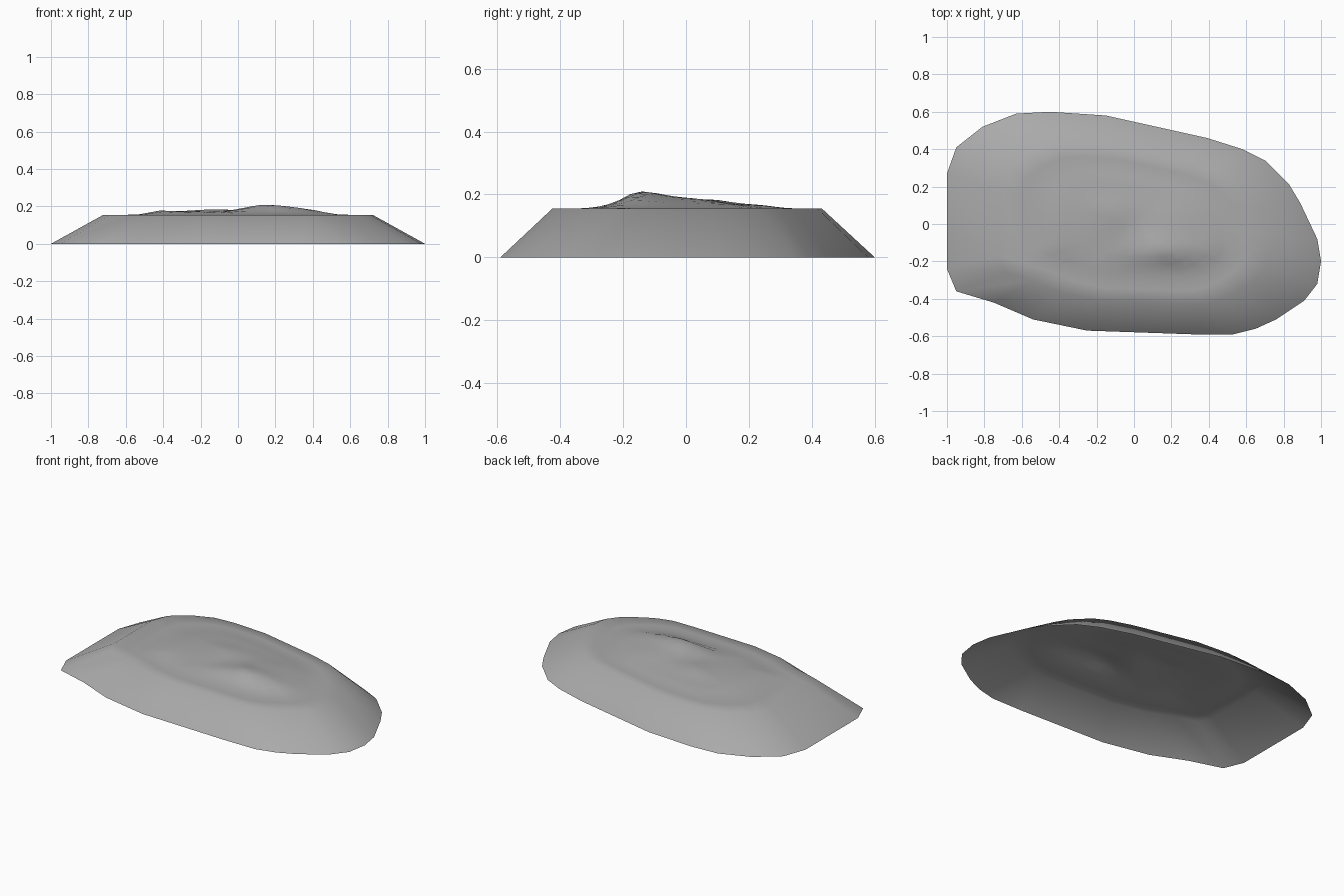
import bpy
import bmesh
from math import exp

cube = bpy.data.objects.get("Cube")
if cube:
    bpy.data.objects.remove(cube, do_unlink=True)

# Footprint of the mound, running clockwise from the left end
FOOTPRINT = [
    (-1, .27), (-.95, .41), (-.81, .52), (-.63, .59), (-.45, .6), (-.15, .58),
    (.39, .46), (.58, .4), (.7, .34), (.83, .21), (.89, .11), (.98, -.08),
    (1, -.2), (.98, -.32), (.91, -.41), (.76, -.51), (.65, -.56), (.53, -.59),
    (.32, -.59), (-.25, -.57), (-.54, -.51), (-.75, -.42), (-.95, -.36), (-1, -.24),
]
RIM_SCALE = .72
RIM_HEIGHT = .155

# Plateau height at shrinking copies of the footprint
RINGS = [(1, 0), (RIM_SCALE, RIM_HEIGHT), (.6, RIM_HEIGHT), (.53, .157),
         (.47, .161), (.42, .165), (.36, .168), (.3, .17), (.24, .172),
         (.18, .173), (.12, .174), (.06, .174)]

# Hills: centre, height, and spread to the west, east, south and north
HILLS = [
    ((.14, -.15), .037, (.09, .2, .045, .08)),
    ((.2, .03), .012, (.1, .15, .07, .07)),
    ((-.12, .07), .011, (.12, .08, .07, .05)),
    ((-.43, -.03), .016, (.06, .07, .1, .1)),
]


def hill_height(x, y):
    """Sum of lopsided rounded bumps."""
    total = 0
    for (cx, cy), height, (west, east, south, north) in HILLS:
        u = (x - cx) / (east if x > cx else west)
        v = (y - cy) / (north if y > cy else south)
        total += height * exp(-(u * u + v * v) / 2)
    return total


def surface_point(corner, scale, base):
    """Point on the mound; hills only rise inside the flat ledge."""
    x, y = corner[0] * scale, corner[1] * scale
    fade = min(max((.55 - scale) / .1, 0), 1)
    return x, y, base + fade * hill_height(x, y)


# Open-bottomed shell: sloping skirt, flat ledge and hilly crown
bm = bmesh.new()
loops = [[bm.verts.new(surface_point(corner, scale, base)) for corner in FOOTPRINT]
         for scale, base in RINGS]
count = len(FOOTPRINT)
for outer, inner in zip(loops, loops[1:]):
    for i in range(count):
        j = (i + 1) % count
        bm.faces.new((outer[j], outer[i], inner[i], inner[j]))

# Close the crown with a fan
top = bm.verts.new(surface_point((0, 0), 0, RINGS[-1][1]))
last = loops[-1]
for i in range(count):
    bm.faces.new((last[(i + 1) % count], last[i], top))
for face in bm.faces:
    face.smooth = True

mesh = bpy.data.meshes.new("mound")
bm.to_mesh(mesh)
bm.free()
mound = bpy.data.objects.new("mound", mesh)
bpy.context.collection.objects.link(mound)

# Plain grey surface
grey = bpy.data.materials.new("stone grey")
grey.use_nodes = True
colour = (.4, .4, .4, 1)
grey.diffuse_color = colour
grey.node_tree.nodes["Principled BSDF"].inputs["Base Color"].default_value = colour
mesh.materials.append(grey)
